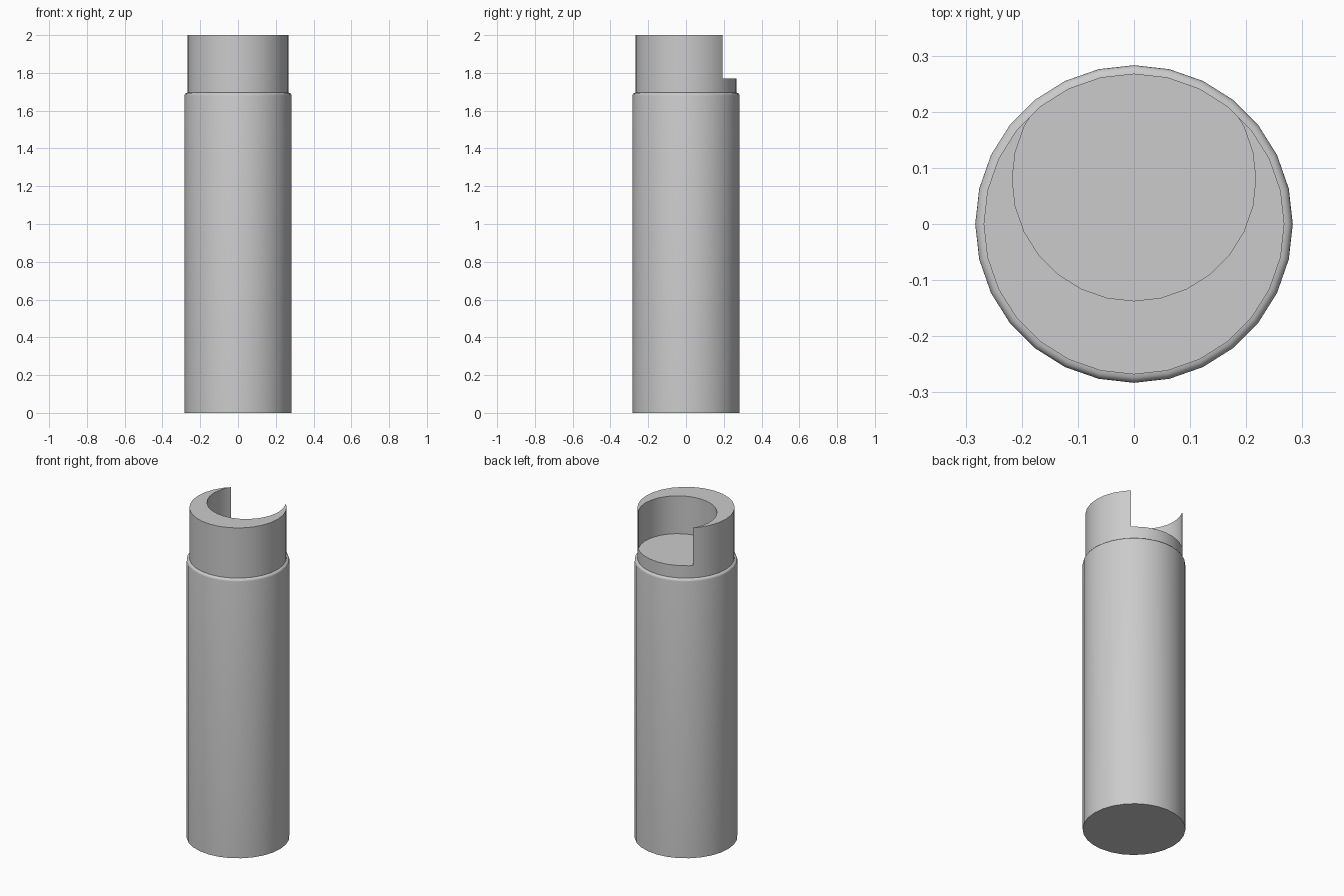
import bpy, bmesh, math

if "Cube" in bpy.data.objects:
    bpy.data.objects.remove(bpy.data.objects["Cube"])

SIDES = 28


def lathe(name, profile, y=0.0):
    """Closed solid turned around the z axis from (radius, z) points."""
    bm = bmesh.new()
    rings = []
    for r, z in profile:
        rings.append([bm.verts.new((r * math.cos(2 * math.pi * i / SIDES),
                                    y + r * math.sin(2 * math.pi * i / SIDES), z))
                      for i in range(SIDES)])
    for a, b in zip(rings, rings[1:]):
        for i in range(SIDES):
            j = (i + 1) % SIDES
            bm.faces.new((a[i], a[j], b[j], b[i]))
    bm.faces.new(rings[0][::-1])
    bm.faces.new(rings[-1])
    bmesh.ops.recalc_face_normals(bm, faces=bm.faces)
    mesh = bpy.data.meshes.new(name)
    bm.to_mesh(mesh)
    bm.free()
    obj = bpy.data.objects.new(name, mesh)
    bpy.context.collection.objects.link(obj)
    return obj


# Tall body with a rounded shoulder, stepping in to the narrower neck
R, NECK, SHOULDER, FILLET = 0.283, 0.268, 1.695, 0.015
profile = [(R, 0.0)]
for k in range(5):
    a = math.pi / 2 * k / 4
    profile.append((R - FILLET + FILLET * math.cos(a),
                    SHOULDER - FILLET + FILLET * math.sin(a)))
profile += [(NECK, 2.0)]
body = lathe("body", profile)

# Off-centre round pocket, breaking out through the back of the neck
cutter = lathe("pocket_cutter", [(0.217, 1.77), (0.217, 2.1)], y=0.08)
cutter.hide_render = True
cutter.hide_set(True)
cut = body.modifiers.new("pocket", 'BOOLEAN')
cut.operation = 'DIFFERENCE'
cut.solver = 'EXACT'
cut.object = cutter

# Apply the cut, then smooth while keeping the crisp edges
bpy.context.view_layer.objects.active = body
body.select_set(True)
bpy.ops.object.modifier_apply(modifier=cut.name)
bpy.data.objects.remove(cutter)
bpy.ops.object.shade_smooth_by_angle(angle=math.radians(35))
